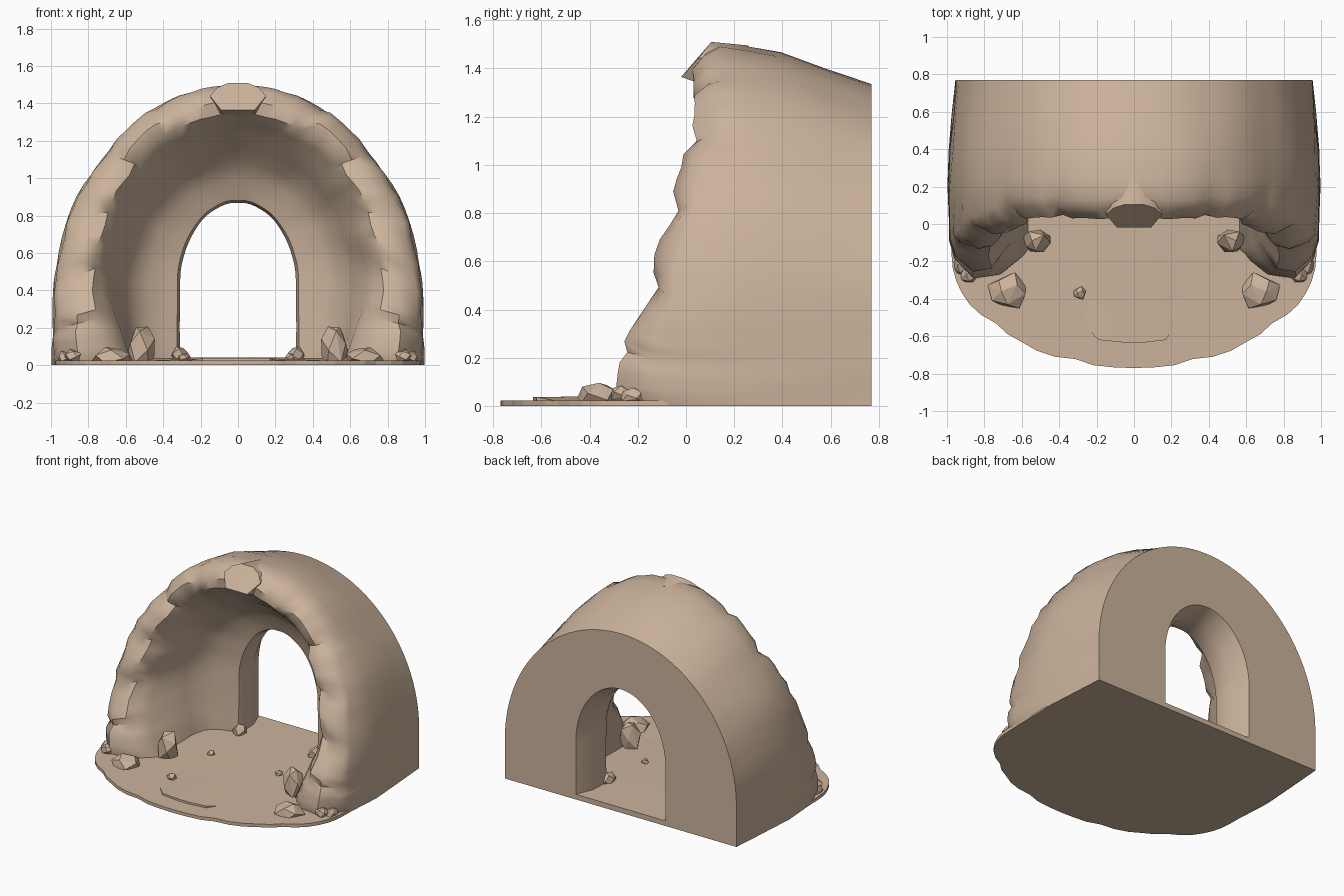
import bpy, bmesh, math, random
from mathutils import Vector, noise

if "Cube" in bpy.data.objects:
    bpy.data.objects.remove(bpy.data.objects["Cube"])

random.seed(4)
mat = bpy.data.materials.new("tan stone")
mat.diffuse_color = (0.60, 0.45, 0.33, 1)
mat.use_nodes = True
mat.node_tree.nodes["Principled BSDF"].inputs["Base Color"].default_value = mat.diffuse_color


def finish(bm, name, angle=None):
    bmesh.ops.recalc_face_normals(bm, faces=bm.faces)
    me = bpy.data.meshes.new(name)
    bm.to_mesh(me)
    bm.free()
    ob = bpy.data.objects.new(name, me)
    bpy.context.collection.objects.link(ob)
    me.materials.append(mat)
    if angle:
        bpy.ops.object.select_all(action='DESELECT')
        ob.select_set(True)
        bpy.context.view_layer.objects.active = ob
        bpy.ops.object.shade_smooth_by_angle(angle=math.radians(angle))
    return ob


def lerp_table(tab, z):
    for (a, va), (b, vb) in zip(tab, tab[1:]):
        if z <= b:
            return va + (vb - va) * (z - a) / (b - a)
    return tab[-1][1]


LEG, ARC = 8, 48


def arch(w, h, s, pinch=0.0):
    """Arch outline: straight legs up to s, then half an ellipse up to h."""
    right = [(w * (1 - pinch * (1 - i / LEG) ** 1.3), s * i / LEG) for i in range(LEG)]
    top = [(w * math.cos(math.pi * k / ARC), s + (h - s) * math.sin(math.pi * k / ARC))
           for k in range(ARC + 1)]
    return right + top + [(-x, z) for x, z in reversed(right)]


# depth of the ragged mouth by height: outer rim and protruding face
RIM = [(0, -.12), (.3, -.13), (.45, -.09), (.7, -.02), (.9, .04), (1.2, .12), (1.6, .12)]
FACE = [(0, -.30), (.12, -.29), (.3, -.25), (.43, -.17), (.5, -.12), (.68, -.11),
        (.8, -.04), (1, 0), (1.2, .03), (1.6, .05)]

# stations round the shell: width, height, spring, pinch, depth rule, bump
stations = [
    (.955, 1.335, .30, 0, lambda z: .77, 0),
    (.972, 1.405, .30, 0, lambda z: .58, .012),
    (.985, 1.475, .30, 0, lambda z: .40, .014),
    (.99, 1.50, .30, 0, lambda z: .24 + .3 * min(0, lerp_table(RIM, z)), .016),
    (.985, 1.505, .30, 0, lambda z: lerp_table(RIM, z) + .02, .02),
    (.955, 1.475, .32, 0, lambda z: lerp_table(RIM, z) * .6 + lerp_table(FACE, z) * .4, .025),
    (.87, 1.42, .36, .02, lambda z: lerp_table(FACE, z), .03),
    (.78, 1.355, .40, .10, lambda z: lerp_table(FACE, z) + .01, .025),
    (.73, 1.295, .40, .17, lambda z: lerp_table(FACE, z) + .08, .02),
    (.685, 1.24, .40, .19, lambda z: lerp_table(FACE, z) + .16, .015),
    (.62, 1.16, .42, .10, lambda z: .27, .012),
    (.56, 1.08, .44, .05, lambda z: .37, .012),
    (.48, .99, .44, .03, lambda z: .43, .012),
    (.38, .915, .43, .01, lambda z: .46, .01),
    (.325, .88, .43, 0, lambda z: .475, .008),
    (.31, .868, .43, 0, lambda z: .52, .008),
    (.315, .87, .43, 0, lambda z: .64, .01),
    (.37, .92, .43, 0, lambda z: .77, 0),
]

# cave shell: closed loft through the stations
bm = bmesh.new()
rings = []
for si, (w, h, s, pinch, depth, amp) in enumerate(stations):
    ring = []
    for k, (x, z) in enumerate(arch(w, h, s, pinch)):
        y = depth(z)
        p = Vector((abs(x) * 5, y * 3, z * 5))
        n = noise.noise(p) + .5 * noise.noise(p * 2.1)
        if z > 1.15:
            n *= .5
        r = 1 + amp * n
        if 4 <= si <= 8:                       # stone blocks divided by grooves
            kk = min(k, 2 * LEG + ARC - k)
            lift = noise.noise(Vector((kk // 5 * 1.7 + .3, 5.2, .4)))
            groove = kk % 5 == 0 and kk < LEG + ARC // 2 - 3
            y += .03 * lift + (.025 if groove else 0)
            r += .008 * lift - (.01 if groove and si < 7 else 0)
        if 0 < si < len(stations) - 1:
            y += amp * .7 * noise.noise(p + Vector((9, 3, 7)))
        ring.append(bm.verts.new((max(-1, min(1, x * r)), y, min(1.51, z * r))))
    rings.append(ring)
for i, a in enumerate(rings):
    b = rings[(i + 1) % len(rings)]
    for k in range(len(a) - 1):
        bm.faces.new((a[k], a[k + 1], b[k + 1], b[k]))
finish(bm, "cave_shell", 45)


def slab(name, outline, z0, z1):
    bm = bmesh.new()
    lo = [bm.verts.new((x, y, z0)) for x, y in outline]
    hi = [bm.verts.new((x, y, z1)) for x, y in outline]
    bm.faces.new(lo)
    bm.faces.new(hi)
    n = len(lo)
    for i in range(n):
        bm.faces.new((lo[i], lo[(i + 1) % n], hi[(i + 1) % n], hi[i]))
    return finish(bm, name)


# floor with a ragged rounded front
front = []
for i in range(29):
    a = math.pi * i / 28
    r = 1 + .05 * min(0, noise.noise(Vector((abs(math.cos(a)) * 17, 1.5, .2))))
    front.append((-.975 * math.cos(a) * r, -.17 - .60 * r * math.sin(a)))
back = [(.985, .3), (.955, .77), (-.955, .77), (-.985, .3)]
slab("floor_base", front + back, 0, .024)

# gently raised floor: sharp step in the front, sides running out into the base
bm = bmesh.new()
rim = [(-.75, .0, .02), (-.62, -.3, .02), (-.30, -.50, .02), (-.19, -.62, .038),
       (-.04, -.635, .038), (.04, -.635, .038), (.17, -.62, .038), (.23, -.53, .02),
       (.62, -.3, .02), (.75, .0, .02), (.6, .45, .038), (.37, .77, .038),
       (-.37, .77, .038), (-.6, .45, .038)]
ring = [bm.verts.new(p) for p in rim]
mid = bm.verts.new((0, 0, .042))
for i in range(len(ring)):
    bm.faces.new((ring[i], ring[(i + 1) % len(ring)], mid))
low = [bm.verts.new((x, y, .015)) for x, y, z in rim]
for i in range(len(ring)):
    j = (i + 1) % len(ring)
    bm.faces.new((low[i], low[j], ring[j], ring[i]))
bm.faces.new(low)
finish(bm, "raised_floor", 30)

# keystone over the mouth
bm = bmesh.new()
lower = [(-.09, -.02, 1.365), (.09, -.02, 1.365), (.10, .16, 1.30), (-.10, .16, 1.30)]
upper = [(-.15, .05, 1.44), (.15, .05, 1.44), (.13, .15, 1.46), (-.13, .15, 1.46)]
crown = [(-.11, .085, 1.485), (.11, .085, 1.485), (-.05, .105, 1.51), (.05, .105, 1.51),
         (0, .26, 1.495)]
for p in lower + upper + crown:
    bm.verts.new(p)
bmesh.ops.convex_hull(bm, input=bm.verts[:])
finish(bm, "keystone", 35)


def rock(name, x, y, z, sx, sy, sz, sides=(-1, 1)):
    """Faceted boulder as the hull of scattered points, mirrored across x."""
    pts = []
    for i in range(14):                        # evenly spread, then jittered
        c = 1 - 2 * (i + .5) / 14
        q = math.sqrt(1 - c * c)
        v = Vector((q * math.cos(2.4 * i), q * math.sin(2.4 * i), c))
        v *= random.uniform(.8, 1.08)
        pts.append((v.x * sx, v.y * sy, v.z * sz))
    for s in sides:
        bm = bmesh.new()
        for px, py, pz in pts:
            bm.verts.new((s * (x + px), y + py, max(.012, z + pz)))
        bmesh.ops.convex_hull(bm, input=bm.verts[:])
        loose = [v for v in bm.verts if not v.link_faces]
        bmesh.ops.delete(bm, geom=loose, context='VERTS')
        finish(bm, name)


# fallen rocks at the feet of the arch and inside
rock("large_rock", .67, -.36, .04, .12, .10, .07)
rock("upright_rock", .52, -.09, .09, .08, .07, .14)
rock("foot_rock", .88, -.27, .05, .05, .05, .04)
rock("outer_rock", .93, -.22, .04, .04, .06, .04)
rock("door_rock", .31, .47, .05, .05, .07, .06)
rock("pebble", .29, -.37, .04, .036, .036, .028, (-1,))
rock("inner_pebble", .28, .08, .04, .03, .03, .028)
